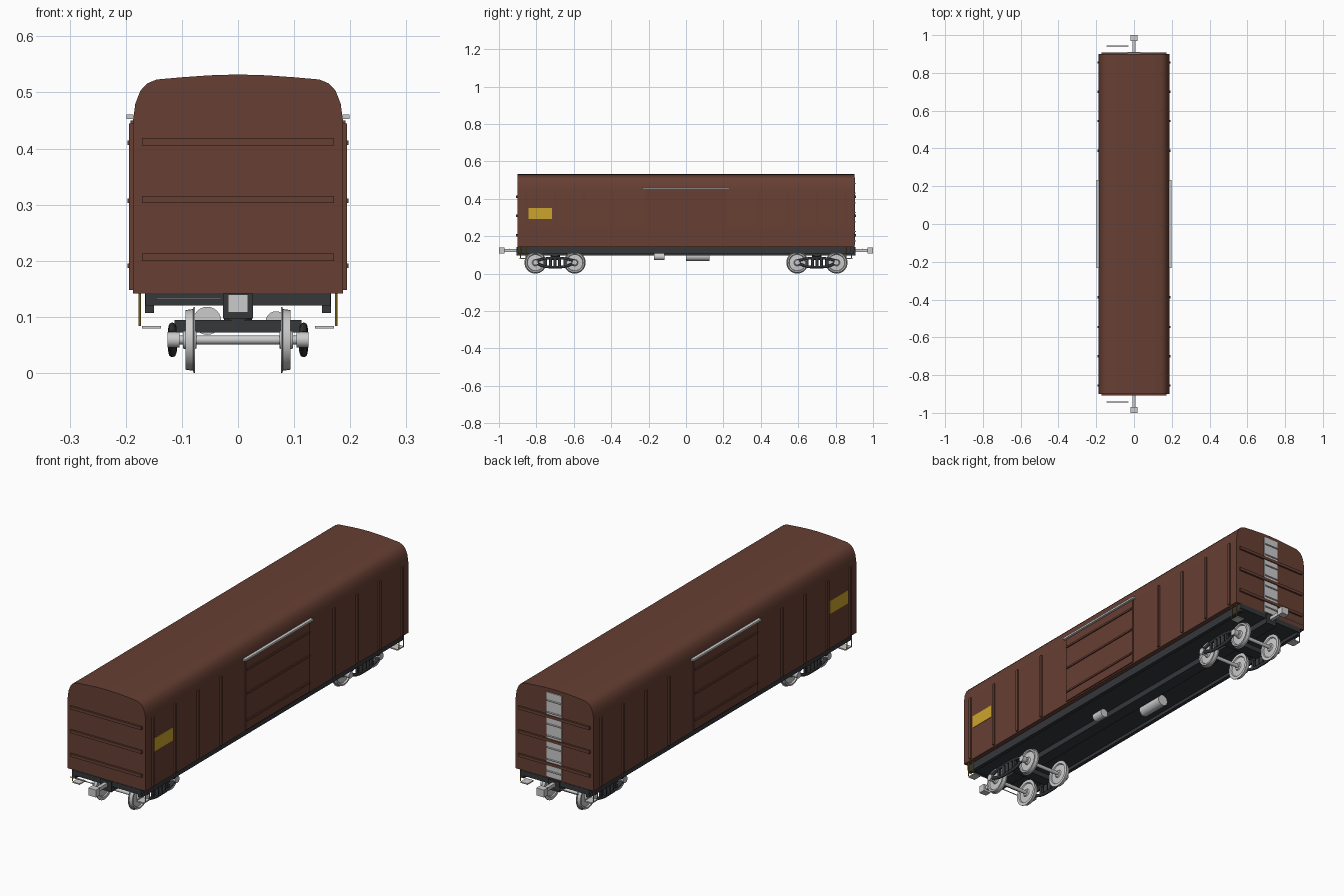
import bpy, bmesh, math
from mathutils import Matrix, Vector

if "Cube" in bpy.data.objects:
    bpy.data.objects.remove(bpy.data.objects["Cube"])


def material(name, rgb):
    m = bpy.data.materials.new(name)
    m.diffuse_color = (*rgb, 1)
    m.use_nodes = True
    m.node_tree.nodes["Principled BSDF"].inputs["Base Color"].default_value = m.diffuse_color
    return m


BROWN = material("oxide_brown", (0.135, 0.05, 0.033))
DARK = material("underframe_dark", (0.035, 0.038, 0.042))
YELLOW = material("marking_yellow", (0.6, 0.37, 0.025))


def finish(name, bm, mat=None, smooth=False):
    bmesh.ops.recalc_face_normals(bm, faces=bm.faces)
    me = bpy.data.meshes.new(name)
    bm.to_mesh(me)
    bm.free()
    if smooth:
        me.shade_smooth()
        me.set_sharp_from_angle(angle=math.radians(32))
    ob = bpy.data.objects.new(name, me)
    bpy.context.collection.objects.link(ob)
    if mat:
        me.materials.append(mat)
    return ob


def box(name, x, y, z, mat=None):
    """Box from (min, max) ranges."""
    bm = bmesh.new()
    bmesh.ops.create_cube(bm, size=1)
    lo, hi = Vector((x[0], y[0], z[0])), Vector((x[1], y[1], z[1]))
    for v in bm.verts:
        v.co = (lo + hi) / 2 + v.co * (hi - lo)
    return finish(name, bm, mat)


def rod(name, a, b, r, mat=None, sides=16):
    a, b = Vector(a), Vector(b)
    bm = bmesh.new()
    m = Matrix.Translation((a + b) / 2) @ (b - a).to_track_quat('Z', 'Y').to_matrix().to_4x4()
    bmesh.ops.create_cone(bm, cap_ends=True, segments=sides, radius1=r, radius2=r,
                          depth=(b - a).length, matrix=m)
    return finish(name, bm, mat, True)


def tube(name, pts, r, mat):
    cu = bpy.data.curves.new(name, 'CURVE')
    cu.dimensions = '3D'
    cu.bevel_depth, cu.bevel_resolution, cu.use_fill_caps = r, 2, True
    cu.resolution_u = 5
    sp = cu.splines.new('BEZIER')
    sp.bezier_points.add(len(pts) - 1)
    for bp, p in zip(sp.bezier_points, pts):
        bp.co = p
        bp.handle_left_type = bp.handle_right_type = 'AUTO'
    cu.materials.append(mat)
    ob = bpy.data.objects.new(name, cu)
    bpy.context.collection.objects.link(ob)


def span(s, a, b):
    """Range mirrored to side s."""
    return tuple(sorted((s * a, s * b)))


def wheel(s, y):
    # lathe profile (x, radius): hub, web, tread, flange
    prof = [(0.098, 0), (0.098, 0.015), (0.09, 0.018), (0.088, 0.043), (0.094, 0.046), (0.094, 0.053),
            (0.080, 0.055), (0.079, 0.059), (0.0765, 0.059), (0.0765, 0.046), (0.081, 0.043),
            (0.079, 0.018), (0.074, 0.015), (0.074, 0)]
    bm = bmesh.new()
    vs = [bm.verts.new((s * x, y, 0.059 + r)) for x, r in prof]
    es = [bm.edges.new(p) for p in zip(vs, vs[1:])]
    bmesh.ops.spin(bm, geom=vs + es, cent=(0, y, 0.059), axis=(1, 0, 0),
                   angle=2 * math.pi, steps=32, use_merge=True)
    bmesh.ops.remove_doubles(bm, verts=bm.verts, dist=1e-5)
    finish("wheel", bm, None, True)


# body shell: wall and roof section extruded along y
half = [(0.187, 0.142), (0.187, 0.45), (0.183, 0.48), (0.174, 0.503), (0.162, 0.516),
        (0.145, 0.523), (0.10, 0.527), (0.05, 0.5305), (0, 0.532)]
bm = bmesh.new()
section = half + [(-x, z) for x, z in half[-2::-1]]
face = bm.faces.new([bm.verts.new((x, -0.9, z)) for x, z in section])
ext = bmesh.ops.extrude_face_region(bm, geom=[face], use_keep_orig=True)
bmesh.ops.translate(bm, vec=(0, 1.8, 0), verts=[g for g in ext["geom"] if isinstance(g, bmesh.types.BMVert)])
finish("body_shell", bm, BROWN, True)

# underframe
box("floor_plate", (-0.165, 0.165), (-0.9, 0.9), (0.122, 0.1425), DARK)
box("centre_sill", (-0.027, 0.027), (-0.9, 0.9), (0.097, 0.14), DARK)

for s in (-1, 1):
    box("side_sill", span(s, 0.15, 0.166), (-0.898, 0.898), (0.107, 0.1425), DARK)
    # side ribs, door, rail and marking panel
    for y in (0.855, 0.70, 0.545, 0.388):
        for e in (-1, 1):
            box("side_rib", span(s, 0.186, 0.194), (e * y - 0.006, e * y + 0.006), (0.148, 0.445), BROWN)
    box("sliding_door", span(s, 0.186, 0.192), (-0.22, 0.22), (0.148, 0.45), BROWN)
    for z in (0.191, 0.307, 0.41):
        box("door_rib", span(s, 0.191, 0.197), (-0.215, 0.215), (z - 0.004, z + 0.004), BROWN)
    box("door_rail", span(s, 0.186, 0.199), (-0.232, 0.232), (0.453, 0.461))
    box("marking_panel", span(s, 0.186, 0.189), (-0.842, -0.716), (0.293, 0.35), YELLOW)

    # end ribs, coupler, uncoupling lever (s is the end here)
    for z in (0.206, 0.309, 0.412):
        box("end_rib", (-0.171, 0.171), span(s, 0.899, 0.908), (z - 0.0065, z + 0.0065), BROWN)
    box("end_sill", (-0.165, 0.165), span(s, 0.888, 0.902), (0.12, 0.1425), DARK)
    box("coupler_pocket", (-0.027, 0.027), span(s, 0.89, 0.907), (0.097, 0.142), DARK)
    box("coupler_shank", (-0.008, 0.008), span(s, 0.9, 0.975), (0.117, 0.132))
    box("coupler_head", (-0.018, 0.018), span(s, 0.97, 1.0), (0.108, 0.14))
    rod("uncoupling_lever", (-0.145, s * 0.943, 0.132), (-0.03, s * 0.943, 0.132), 0.002, None, 8)

    # corner steps with hanger rods
    for e in (-1, 1):
        box("step", span(s, 0.137, 0.171), span(e, 0.85, 0.89), (0.079, 0.084))
        for y in (0.855, 0.885):
            rod("step_hanger", (s * 0.175, e * y, 0.084), (s * 0.175, e * y, 0.145), 0.002, YELLOW, 8)

# rear end ladder: plate with rungs
box("ladder_plate", (-0.036, 0.036), (0.899, 0.904), (0.15, 0.515))
for i in range(7):
    z = 0.175 + i * 0.051
    rod("ladder_rung", (-0.034, 0.907, z), (0.034, 0.907, z), 0.003, None, 8)

# brake gear
rod("air_reservoir", (-0.055, 0, 0.093), (-0.055, 0.125, 0.093), 0.025, None, 24)
rod("brake_cylinder", (0.068, -0.17, 0.091), (0.068, -0.115, 0.091), 0.019, None, 24)

# bogies
for e in (-1, 1):
    c = e * 0.7
    box("bolster", (-0.113, 0.113), (c - 0.025, c + 0.025), (0.072, 0.094), DARK)
    rod("centre_pivot", (0, c, 0.09), (0, c, 0.11), 0.025, DARK)
    for d in (-0.105, 0.105):
        rod("axle", (-0.12, c + d, 0.059), (0.12, c + d, 0.059), 0.008)
        for s in (-1, 1):
            wheel(s, c + d)
            rod("axle_box", (s * 0.104, c + d, 0.059), (s * 0.126, c + d, 0.059), 0.014)
    for s in (-1, 1):
        x = s * 0.117
        tube("frame_top_chord", [(x, c + d, z) for d, z in
             ((-0.105, 0.068), (-0.055, 0.08), (0, 0.083), (0.055, 0.08), (0.105, 0.068))], 0.007, DARK)
        tube("frame_bottom_chord", [(x, c + d, z) for d, z in
             ((-0.105, 0.058), (-0.055, 0.039), (0, 0.035), (0.055, 0.039), (0.105, 0.058))], 0.007, DARK)
        for d in (-0.05, 0.05):
            box("frame_post", span(s, 0.112, 0.122), (c + d - 0.006, c + d + 0.006), (0.038, 0.082), DARK)
        for d in (-0.024, 0, 0.024):
            rod("spring", (x, c + d, 0.038), (x, c + d, 0.08), 0.008, DARK)
